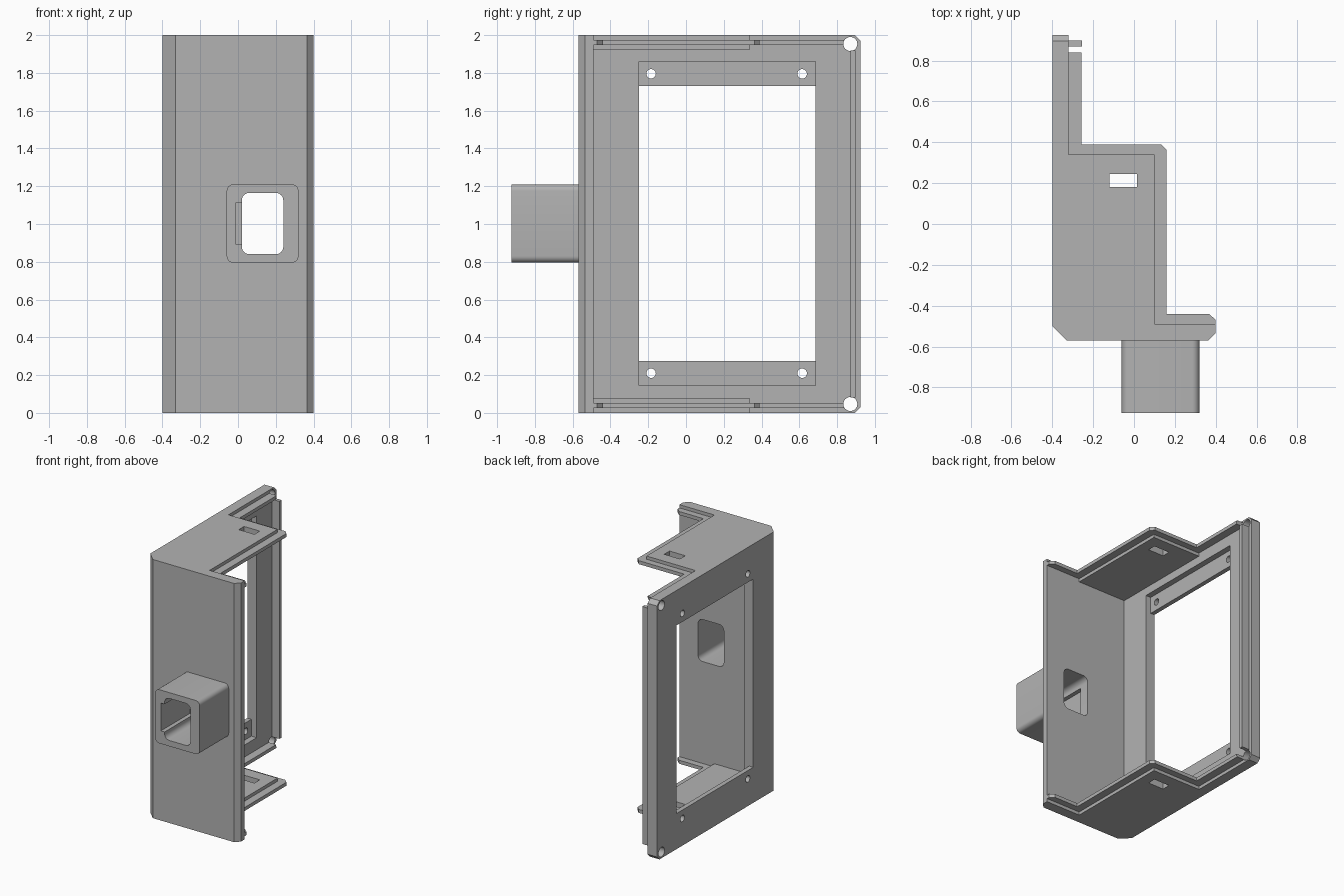
import bpy, bmesh, math
from mathutils import Matrix, Vector

cube = bpy.data.objects.get("Cube")
if cube:
    bpy.data.objects.remove(cube, do_unlink=True)

grey = bpy.data.materials.new("matte_grey")
grey.use_nodes = True
tone = (0.45, 0.45, 0.45, 1)
grey.diffuse_color = tone
grey.node_tree.nodes["Principled BSDF"].inputs["Base Color"].default_value = tone

# Axis maps: extrude a 2D outline along z, y or x
PLACE = {
    "z": lambda a, b, t: (a, b, t),
    "y": lambda a, b, t: (a, t, b),
    "x": lambda a, b, t: (t, a, b),
}


def prism(name, outline, lo, hi, axis="z"):
    bm = bmesh.new()
    base = bm.faces.new([bm.verts.new(PLACE[axis](a, b, lo)) for a, b in outline])
    side = bmesh.ops.extrude_face_region(bm, geom=[base])
    move = Vector(PLACE[axis](0, 0, hi - lo))
    bmesh.ops.translate(bm, vec=move, verts=[v for v in side["geom"] if isinstance(v, bmesh.types.BMVert)])
    bmesh.ops.recalc_face_normals(bm, faces=bm.faces)
    mesh = bpy.data.meshes.new(name)
    bm.to_mesh(mesh)
    bm.free()
    mesh.materials.append(grey)
    obj = bpy.data.objects.new(name, mesh)
    bpy.context.collection.objects.link(obj)
    return obj


def rect(a0, a1, b0, b1, r=0.0, steps=6):
    """Rectangle outline, with rounded corners when r is set."""
    if not r:
        return [(a0, b0), (a1, b0), (a1, b1), (a0, b1)]
    pts = []
    for i, (ca, cb) in enumerate([(a1 - r, b1 - r), (a0 + r, b1 - r), (a0 + r, b0 + r), (a1 - r, b0 + r)]):
        for k in range(steps + 1):
            t = math.pi / 2 * (i + k / steps)
            pts.append((ca + r * math.cos(t), cb + r * math.sin(t)))
    return pts


def disc(a, b, r, n=32):
    return [(a + r * math.cos(2 * math.pi * k / n), b + r * math.sin(2 * math.pi * k / n)) for k in range(n)]


def cut(obj, *cutters):
    for c in cutters:
        c.hide_render = True
        mod = obj.modifiers.new("cut", "BOOLEAN")
        mod.operation, mod.solver, mod.object = "DIFFERENCE", "EXACT", c
    bpy.context.view_layer.update()
    mesh = bpy.data.meshes.new_from_object(obj.evaluated_get(bpy.context.evaluated_depsgraph_get()))
    obj.modifiers.clear()
    obj.data = mesh
    for c in cutters:
        bpy.data.objects.remove(c, do_unlink=True)


def smooth(obj):
    bpy.ops.object.select_all(action="DESELECT")
    obj.select_set(True)
    bpy.context.view_layer.objects.active = obj
    bpy.ops.object.shade_smooth_by_angle(angle=math.radians(30))


# L-shaped shell: front wall and side plate in one section
shell = prism("front_wall_and_side_plate", [
    (-0.33, -0.57), (0.365, -0.57), (0.4, -0.535), (0.4, -0.49),
    (-0.32, -0.49), (-0.32, 0.925), (-0.4, 0.925), (-0.4, -0.5)], 0, 2)
cutters = [
    prism("window", rect(-0.25, 0.685, 0.275, 1.73), -0.6, -0.2, "x"),
    prism("window_recess", rect(-0.25, 0.685, 0.145, 1.86), -0.365, -0.2, "x"),
    prism("duct_opening", rect(0.02, 0.24, 0.84, 1.165, 0.04), -0.7, -0.4, "y"),
]
for z in (0.21, 1.795):
    for y in (-0.185, 0.615):
        cutters.append(prism("screw_hole", disc(y, z, 0.025), -0.6, -0.2, "x"))
for z, s in ((0, 1), (2, -1)):
    cutters.append(prism("corner_hole", disc(0.87, z + s * 0.047, 0.037), -0.6, -0.2, "x"))
    cutters.append(prism("corner_chamfer", [(0.895, z - s * 0.01), (0.895, z), (0.925, z + s * 0.03),
                                            (0.95, z + s * 0.03), (0.95, z - s * 0.01)], -0.6, -0.2, "x"))
cut(shell, *cutters)
smooth(shell)

# End caps with a slot, and the stepped tongue along their open edge
tongue_outline = [
    (0.4, -0.49), (0.4, -0.47), (0.368, -0.44), (0.16, -0.44), (0.16, 0.362),
    (0.132, 0.39), (-0.257, 0.39), (-0.257, 0.848), (-0.32, 0.848),
    (-0.32, 0.34), (0.1, 0.34), (0.1, -0.49)]
for name, lo, hi, t0, t1, hole in (("bottom", 0, 0.077, 0.025, 0.052, 0.047),
                                   ("top", 1.923, 2, 1.948, 1.975, 1.953)):
    cap = prism(name + "_cap", rect(-0.32, 0.1, -0.49, 0.34), lo, hi)
    cut(cap, prism("slot", rect(-0.12, 0.015, 0.18, 0.245), lo - 0.1, hi + 0.1))
    tongue = prism(name + "_tongue", tongue_outline, t0, t1)
    cut(tongue, prism("corner_hole", disc(0.87, hole, 0.037), -0.6, -0.2, "x"))

# Upright tongue along the rear edge of the plate
prism("rear_tongue", rect(-0.32, -0.255, 0.87, 0.898), 0.082, 1.918)

# Hollow duct on the front, with a keyway along one inner side
duct = prism("front_duct", rect(-0.06, 0.32, 0.795, 1.21, 0.035), -0.925, -0.57, "y")
cut(duct,
    prism("bore", rect(0.02, 0.24, 0.84, 1.165, 0.04), -1.1, -0.4, "y"),
    prism("keyway", rect(-0.012, 0.1, 0.895, 1.11), -1.1, -0.57 - 0.001, "y"))
smooth(duct)
